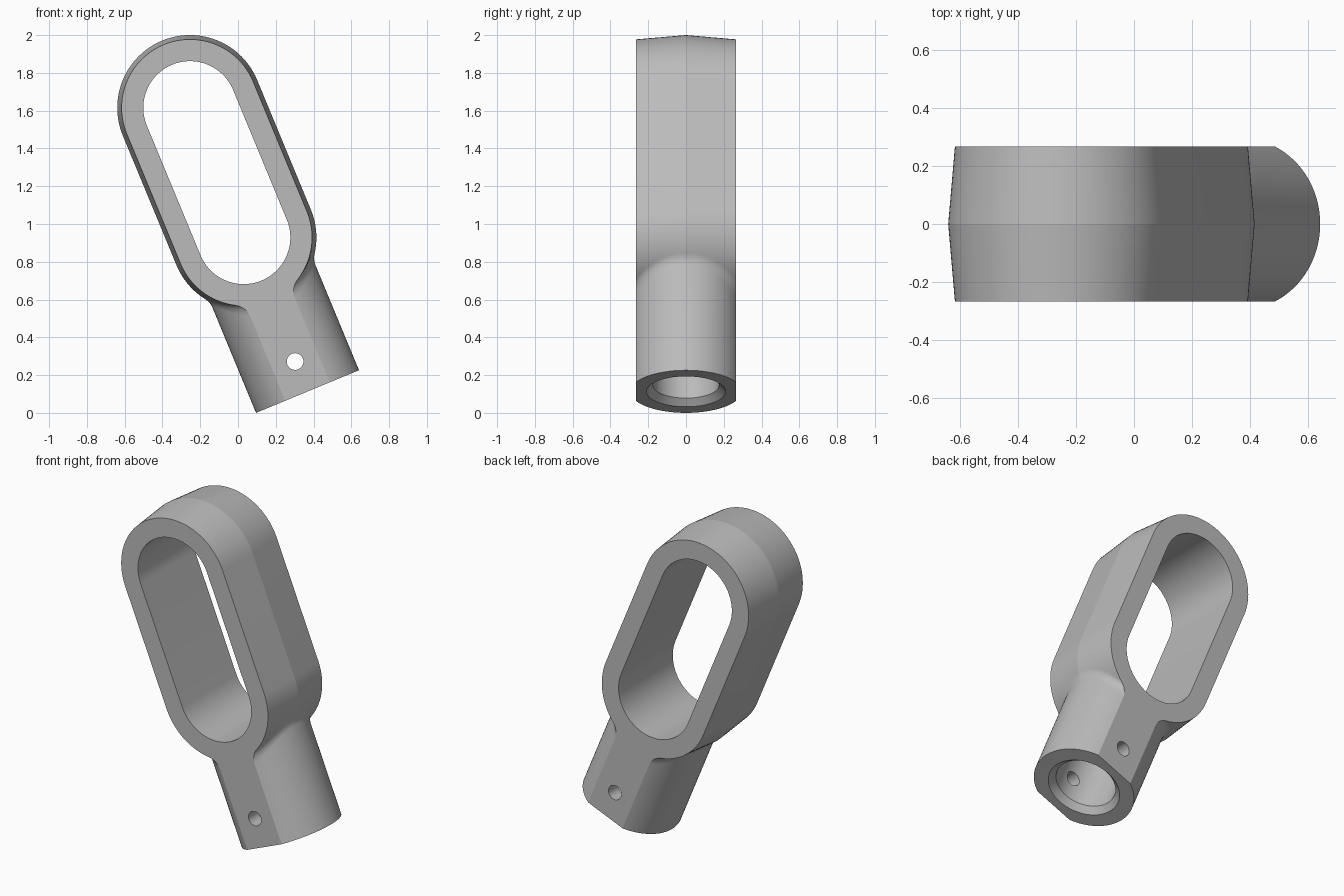
import bpy, bmesh
from math import sin, cos, pi, sqrt, atan2, asin, radians

if "Cube" in bpy.data.objects:
    bpy.data.objects.remove(bpy.data.objects["Cube"])

# Dimensions, in a frame where the shank points straight up
TILT = radians(22.5)
HALF_DEPTH = 0.266
SHANK_R = 0.295
LOOP_R, LOOP_EDGE_R, SLOT_R = 0.385, 0.362, 0.247
LOW, HIGH = 0.883, 1.626
FILLET = 0.1

grey = bpy.data.materials.new("metal grey")
grey.use_nodes = True
colour = (0.5, 0.5, 0.5, 1)
grey.diffuse_color = colour
grey.node_tree.nodes["Principled BSDF"].inputs["Base Color"].default_value = colour


def arc(cx, cz, r, start, end, steps):
    """Points on a circle in the x-z plane."""
    angles = [start + (end - start) * i / steps for i in range(steps + 1)]
    return [(cx + r * cos(a), cz + r * sin(a)) for a in angles]


def outline(y):
    """Shank, fillet and loop outline of the slice at depth y."""
    w = sqrt(SHANK_R ** 2 - y ** 2)
    r = LOOP_R - (LOOP_R - LOOP_EDGE_R) * abs(y) / HALF_DEPTH
    h = sqrt((r + FILLET) ** 2 - (w + FILLET) ** 2)
    touch = atan2(-h, w + FILLET)
    half = [(w, 0)]
    half += arc(w + FILLET, LOW - h, FILLET, pi, pi + touch, 14)
    half += arc(0, LOW, r, touch, 0, 18)[1:]
    half += arc(0, HIGH, r, 0, pi / 2, 24)
    return half + [(-x, z) for x, z in reversed(half[:-1])]


def loft(name, slices):
    """Closed solid through slices given as (depth, outline)."""
    bm = bmesh.new()
    rings = [[bm.verts.new((x, y, z)) for x, z in pts] for y, pts in slices]
    n = len(rings[0])
    for a, b in zip(rings, rings[1:]):
        for i in range(n):
            j = (i + 1) % n
            bm.faces.new((a[i], a[j], b[j], b[i]))
    bm.faces.new(rings[0])
    bm.faces.new(rings[-1])
    return finish(name, bm)


def finish(name, bm):
    bmesh.ops.recalc_face_normals(bm, faces=bm.faces)
    mesh = bpy.data.meshes.new(name)
    bm.to_mesh(mesh)
    bm.free()
    mesh.materials.append(grey)
    obj = bpy.data.objects.new(name, mesh)
    bpy.context.collection.objects.link(obj)
    return obj


def lathe(name, profile, sides=72):
    """Solid turned about the z axis from (radius, height) pairs."""
    bm = bmesh.new()
    rings = [[bm.verts.new((r * cos(2 * pi * i / sides), r * sin(2 * pi * i / sides), z))
              for i in range(sides)] for r, z in profile]
    for a, b in zip(rings, rings[1:]):
        for i in range(sides):
            j = (i + 1) % sides
            bm.faces.new((a[i], a[j], b[j], b[i]))
    bm.faces.new(rings[0])
    bm.faces.new(rings[-1])
    return finish(name, bm)


# Body: slices spaced evenly around the shank cylinder
limit = asin(HALF_DEPTH / SHANK_R)
depths = [SHANK_R * sin(limit * i / 16) for i in range(-16, 17)]
body = loft("eye_end_body", [(y, outline(y)) for y in depths])

# Cutters: long slot, chamfered socket and pin hole
slot = arc(0, HIGH, SLOT_R, 0, pi, 40) + arc(0, LOW, SLOT_R, pi, 2 * pi, 40)
pin = arc(0, 0.172, 0.044, 0, 2 * pi, 48)[:-1]
cutters = [
    loft("slot_cutter", [(-0.5, slot), (0.5, slot)]),
    lathe("socket_cutter", [(0.26, -0.05), (0.21, 0), (0.175, 0.035), (0.175, 0.42)]),
    loft("pin_hole_cutter", [(-0.5, pin), (0.5, pin)]),
]
for cutter in cutters:
    cutter.hide_render = True
    mod = body.modifiers.new(cutter.name, "BOOLEAN")
    mod.operation = "DIFFERENCE"
    mod.solver = "EXACT"
    mod.object = cutter

# Apply the cuts and drop the cutters
bpy.context.view_layer.update()
graph = bpy.context.evaluated_depsgraph_get()
cut_mesh = bpy.data.meshes.new_from_object(body.evaluated_get(graph))
body.modifiers.clear()
body.data = cut_mesh
for cutter in cutters:
    bpy.data.objects.remove(cutter)

# Lean the part over and shade it
body.rotation_euler = (0, -TILT, 0)
body.location = (0.368, 0, 0.113)
bpy.ops.object.select_all(action="DESELECT")
body.select_set(True)
bpy.context.view_layer.objects.active = body
bpy.ops.object.shade_smooth_by_angle(angle=radians(9))
